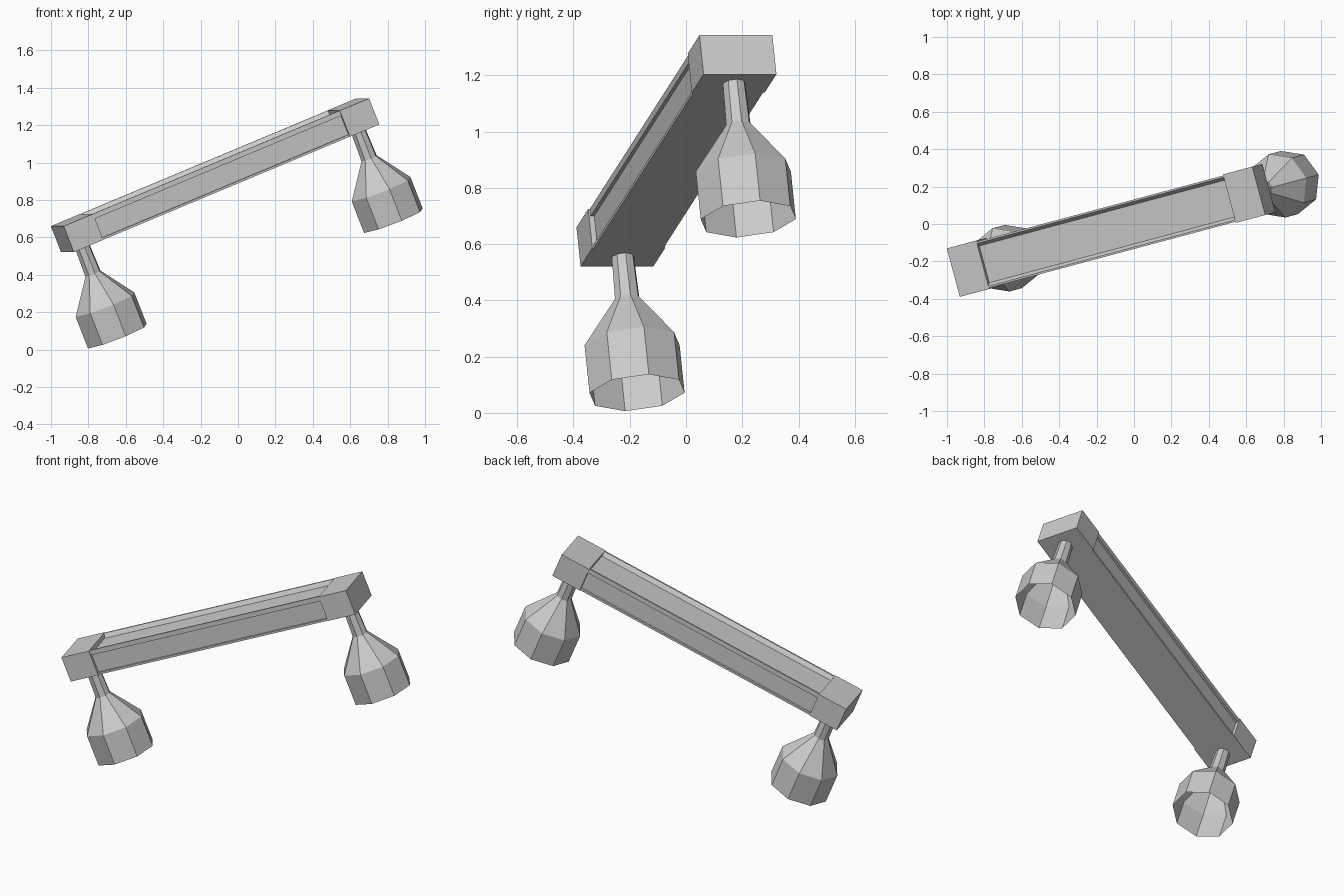
import bpy, bmesh, math
from mathutils import Matrix, Vector

cube = bpy.data.objects.get("Cube")
if cube:
    bpy.data.objects.remove(cube, do_unlink=True)

# Single flat colour
grey = bpy.data.materials.new("light grey")
grey.use_nodes = True
COLOUR = (0.6, 0.6, 0.6, 1)
grey.diffuse_color = COLOUR
grey.node_tree.nodes["Principled BSDF"].inputs["Base Color"].default_value = COLOUR

# Fixture frame: x along the bar, z out of its top, origin at the low end
FRAME = (Matrix.Translation((-0.966, -0.26, 0.66))
         @ Matrix.Rotation(math.radians(15), 4, 'Z')
         @ Matrix.Rotation(math.radians(-22), 4, 'Y'))
LENGTH, HALF_W, HEIGHT, CAP = 1.823, 0.134, 0.15, 0.175


def add_object(name, bm):
    mesh = bpy.data.meshes.new(name)
    bm.to_mesh(mesh)
    bm.free()
    mesh.materials.append(grey)
    obj = bpy.data.objects.new(name, mesh)
    obj.matrix_world = FRAME
    bpy.context.collection.objects.link(obj)
    return obj


def extrude_section(name, section, start, end):
    """Extrude a closed (y, z) section along the bar."""
    bm = bmesh.new()
    face = bm.faces.new([bm.verts.new((start, y, z)) for y, z in section])
    geom = bmesh.ops.extrude_face_region(bm, geom=[face], use_keep_orig=True)["geom"]
    moved = [g for g in geom if isinstance(g, bmesh.types.BMVert)]
    bmesh.ops.translate(bm, verts=moved, vec=(end - start, 0, 0))
    bmesh.ops.recalc_face_normals(bm, faces=bm.faces)
    return add_object(name, bm)


def lathe(name, profile, x, sides=8):
    """Open faceted shell hanging below the bar, from (radius, depth) pairs."""
    bm = bmesh.new()
    rings = []
    for radius, depth in profile:
        angles = [math.tau * i / sides for i in range(sides)]
        rings.append([bm.verts.new((x + radius * math.cos(a), radius * math.sin(a), -depth))
                      for a in angles])
    for upper, lower in zip(rings, rings[1:]):
        for i in range(sides):
            j = (i + 1) % sides
            bm.faces.new((upper[i], lower[i], lower[j], upper[j]))
    return add_object(name, bm)


def mirrored(half):
    return half + [(-y, z) for y, z in reversed(half)]


# End blocks
block = mirrored([(HALF_W, -HEIGHT), (HALF_W, 0)])
extrude_section("right_end_block", block, 0, CAP)
extrude_section("left_end_block", block, LENGTH - CAP, LENGTH)

# Bar with recessed top and side panels
w = HALF_W - 0.006
bar = mirrored([(w, -HEIGHT), (w, -HEIGHT + 0.012), (w - 0.013, -HEIGHT + 0.012),
                (w - 0.013, -0.028), (w, -0.028), (w, 0),
                (w - 0.01, 0), (w - 0.026, -0.025)])
extrude_section("bar", bar, CAP, LENGTH - CAP)

# Stems and open shades
for side, x in (("right", CAP / 2), ("left", LENGTH - CAP / 2)):
    lathe(side + "_stem", [(0.041, HEIGHT), (0.045, 0.31)], x)
    lathe(side + "_shade", [(0.045, 0.31), (0.175, 0.488), (0.175, 0.67)], x)
